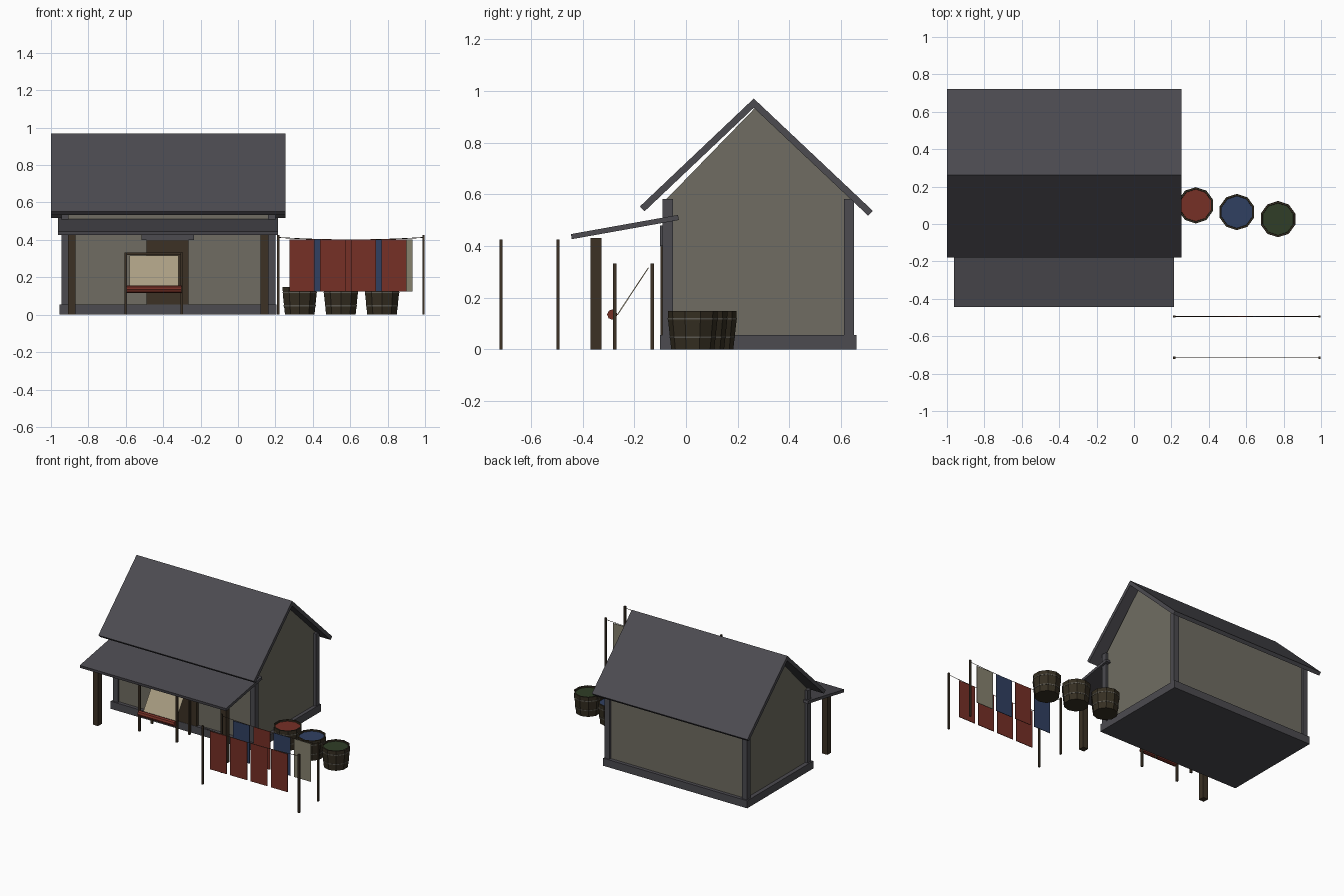
import bpy, bmesh, math
from mathutils import Vector

if "Cube" in bpy.data.objects:
    bpy.data.objects.remove(bpy.data.objects["Cube"])

def mat(name, c):
    m = bpy.data.materials.new(name)
    m.diffuse_color = (*c, 1)
    m.use_nodes = True
    m.node_tree.nodes["Principled BSDF"].inputs["Base Color"].default_value = m.diffuse_color
    return m

SLATE = mat("slate grey", (0.072, 0.070, 0.080))
WALL = mat("plaster", (0.160, 0.152, 0.122))
WOOD = mat("brown wood", (0.045, 0.031, 0.018))
BARREL = mat("dark barrel wood", (0.036, 0.028, 0.016))
BAND = mat("metal band", (0.115, 0.108, 0.090))
RED = mat("red dye", (0.180, 0.029, 0.019))
BLUE = mat("blue dye", (0.030, 0.051, 0.120))
GREEN = mat("green dye", (0.029, 0.048, 0.020))
CREAM = mat("cream cloth", (0.400, 0.340, 0.225))
LINEN = mat("undyed linen", (0.240, 0.220, 0.155))

def finish(name, bm, m):
    bmesh.ops.recalc_face_normals(bm, faces=bm.faces)
    me = bpy.data.meshes.new(name)
    bm.to_mesh(me)
    bm.free()
    me.materials.append(m)
    ob = bpy.data.objects.new(name, me)
    bpy.context.collection.objects.link(ob)
    return ob

def box(name, x, y, z, m):
    """Box from (min, max) ranges."""
    return extrude_x(name, [(y[0], z[0]), (y[1], z[0]), (y[1], z[1]), (y[0], z[1])], x, m)

def extrude_x(name, pts, x, m):
    """Profile in the y-z plane extruded along x."""
    bm = bmesh.new()
    f = bm.faces.new([bm.verts.new((x[0], y, z)) for y, z in pts])
    r = bmesh.ops.extrude_face_region(bm, geom=[f])
    vs = [g for g in r["geom"] if isinstance(g, bmesh.types.BMVert)]
    bmesh.ops.translate(bm, verts=vs, vec=(x[1] - x[0], 0, 0))
    return finish(name, bm, m)

def slab(name, a, b, t, x, m):
    """Sloping board whose top runs a -> b (y, z), with thickness t below."""
    a, b = Vector(a), Vector(b)
    d = (b - a).normalized()
    n = Vector((d.y, -d.x)) * t
    if n.y > 0:
        n = -n
    return extrude_x(name, [a, b, b + n, a + n], x, m)

def lathe(name, prof, centre, n, m):
    """Closed (radius, z) profile spun into n flat sides."""
    bm = bmesh.new()
    rings = []
    for r, z in prof:
        rings.append([bm.verts.new((centre[0] + r * math.cos((i + 0.5) * math.tau / n),
                                    centre[1] + r * math.sin((i + 0.5) * math.tau / n), z))
                      for i in range(n)])
    for a, b in zip(rings, rings[1:]):
        for i in range(n):
            j = (i + 1) % n
            bm.faces.new((a[i], a[j], b[j], b[i]))
    bm.faces.new(rings[0])
    bm.faces.new(rings[-1])
    return finish(name, bm, m)

# House: gabled body, stone base, corner posts
extrude_x("house_walls", [(-0.075, 0.01), (0.635, 0.01), (0.635, 0.585), (0.268, 0.935), (-0.075, 0.582)],
          (-0.925, 0.18), WALL)
box("base", (-0.955, 0.205), (-0.10, 0.66), (0, 0.055), SLATE)
for x in (-0.945, 0.16):
    for y in (-0.09, 0.61):
        box("corner_post", (x, x + 0.04), (y, y + 0.04), (0.03, 0.582), SLATE)

# Main roof and lower porch roof
slab("front_roof", (-0.178, 0.553), (0.262, 0.97), 0.026, (-1, 0.253), SLATE)
slab("back_roof", (0.262, 0.97), (0.722, 0.536), 0.026, (-1, 0.253), SLATE)
slab("porch_roof", (-0.445, 0.446), (-0.031, 0.52), 0.02, (-0.963, 0.215), SLATE)
for x in (-0.91, 0.12):
    box("porch_post", (x, x + 0.042), (-0.37, -0.327), (0, 0.43), WOOD)

# Door with lintel
box("door", (-0.49, -0.265), (-0.098, -0.07), (0.055, 0.41), WOOD)
box("lintel", (-0.515, -0.235), (-0.10, -0.07), (0.40, 0.48), SLATE)

# Drying frame: four legs, rails, stretched sheet and a red roll
for x in (-0.6, -0.3):
    for y in (-0.275, -0.13):
        box("frame_leg", (x - 0.007, x + 0.007), (y - 0.007, y + 0.007), (0, 0.333), WOOD)
box("frame_rail", (-0.607, -0.293), (-0.137, -0.123), (0.318, 0.333), WOOD)
slab("stretched_sheet", (-0.267, 0.135), (-0.147, 0.317), 0.004, (-0.58, -0.318), CREAM)
roll = [(-0.285 + 0.02 * math.cos(i * math.tau / 8), 0.135 + 0.02 * math.sin(i * math.tau / 8))
        for i in range(8)]
extrude_x("cloth_roll", roll, (-0.597, -0.303), RED)

# Dye barrels: open ten-sided tubs with bands and coloured dye
def radius(z):
    return 0.083 + 0.012 * min(z / 0.11, 1)

for cx, cy, dye in ((0.33, 0.10, RED), (0.55, 0.064, BLUE), (0.77, 0.026, GREEN)):
    c = (cx, cy)
    lathe("barrel", [(radius(0), 0), (radius(0.11), 0.11), (0.096, 0.148),
                     (0.086, 0.148), (0.084, 0.125)], c, 10, BARREL)
    lathe("dye_liquid", [(0.084, 0.126), (0.0855, 0.138)], c, 10, dye)
    for z in (0.045, 0.115):
        lathe("barrel_band", [(radius(z) + 0.002, z), (radius(z + 0.006) + 0.002, z + 0.006)], c, 10, BAND)

# Two washing lines with four hanging cloths each
for y, x0, cloths in ((-0.715, 0.275, (RED, RED, RED, RED)),
                      (-0.495, 0.307, (BLUE, RED, BLUE, LINEN))):
    for x in (0.215, 0.992):
        box("line_pole", (x - 0.006, x + 0.006), (y - 0.006, y + 0.006), (0, 0.426), WOOD)
    cu = bpy.data.curves.new("washing_line", "CURVE")
    cu.dimensions = "3D"
    cu.bevel_depth = 0.002
    cu.bevel_resolution = 0
    sp = cu.splines.new("POLY")
    sp.points.add(8)
    for i, p in enumerate(sp.points):
        t = i / 8
        p.co = (0.215 + 0.777 * t, y, 0.413 - 0.05 * t * (1 - t), 1)
    cu.materials.append(WOOD)
    bpy.context.collection.objects.link(bpy.data.objects.new("washing_line", cu))
    for i, m in enumerate(cloths):
        x = x0 + 0.164 * i
        box("hanging_cloth", (x, x + 0.135), (y - 0.002, y + 0.002), (0.125, 0.402), m)
